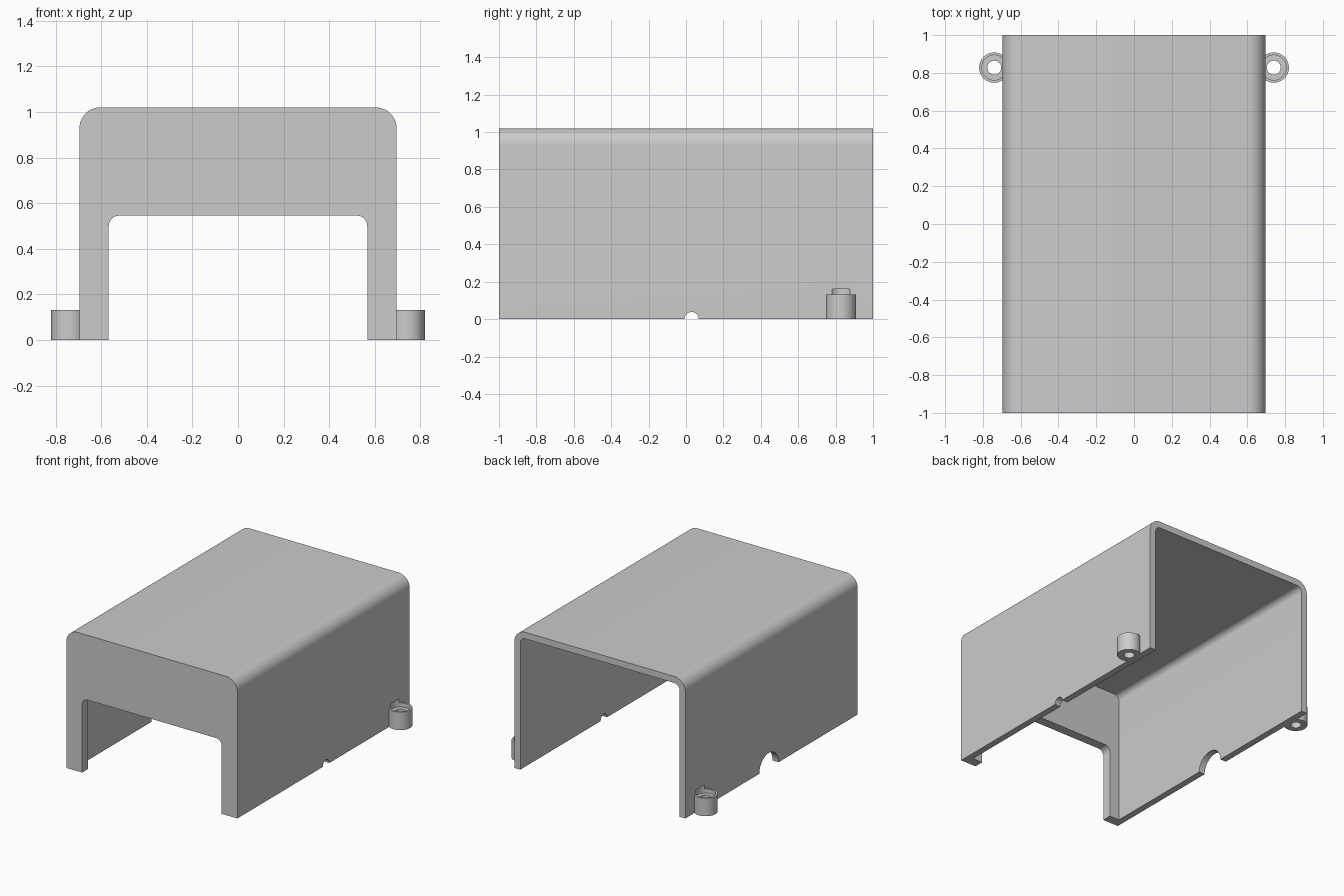
import bpy, bmesh, math
from mathutils import Matrix

cube = bpy.data.objects.get("Cube")
if cube:
    bpy.data.objects.remove(cube, do_unlink=True)

GREY = 0.6
grey = bpy.data.materials.new("plain_grey")
grey.use_nodes = True
grey.diffuse_color = (GREY, GREY, GREY, 1)
grey.node_tree.nodes["Principled BSDF"].inputs["Base Color"].default_value = (GREY, GREY, GREY, 1)


def finish(bm, name):
    bmesh.ops.recalc_face_normals(bm, faces=bm.faces)
    mesh = bpy.data.meshes.new(name)
    bm.to_mesh(mesh)
    bm.free()
    mesh.materials.append(grey)
    obj = bpy.data.objects.new(name, mesh)
    bpy.context.collection.objects.link(obj)
    return obj


def arch(name, half, bottom, top, radius, y0, y1, steps=12):
    """Upright prism along y whose two upper corners are rounded."""
    pts = [(-half, bottom), (half, bottom)]
    for side in (1, -1):
        for i in range(steps + 1):
            a = math.pi / 2 * (i / steps + (side < 0))
            pts.append((side * (half - radius) + radius * math.cos(a),
                        top - radius + radius * math.sin(a)))
    bm = bmesh.new()
    face = bm.faces.new([bm.verts.new((x, y0, z)) for x, z in pts])
    out = bmesh.ops.extrude_face_region(bm, geom=[face])
    moved = [v for v in out["geom"] if isinstance(v, bmesh.types.BMVert)]
    bmesh.ops.translate(bm, verts=moved, vec=(0, y1 - y0, 0))
    return finish(bm, name)


def cylinder(name, centre, radius, depth, axis="Z"):
    turn = Matrix.Rotation(math.pi / 2, 4, "Y") if axis == "X" else Matrix()
    bm = bmesh.new()
    bmesh.ops.create_cone(bm, cap_ends=True, segments=48, radius1=radius, radius2=radius,
                          depth=depth, matrix=Matrix.Translation(centre) @ turn)
    return finish(bm, name)


def combine(target, tool, operation):
    tool.hide_render = True
    mod = target.modifiers.new(tool.name, "BOOLEAN")
    mod.operation, mod.solver, mod.object = operation, "EXACT", tool
    bpy.context.view_layer.objects.active = target
    bpy.ops.object.modifier_apply(modifier=mod.name)
    bpy.data.objects.remove(tool, do_unlink=True)


HALF, HEIGHT, WALL, FRONT = 0.695, 1.02, 0.048, 0.07
NOTCH_Y, BOSS_X, BOSS_Y, BOSS_TOP = 0.03, 0.74, 0.828, 0.132

# Cover: hollow rounded block, open at the back and below
cover = arch("cover", HALF, 0, HEIGHT, 0.09, -1, 1)
combine(cover, arch("cavity", HALF - WALL, -0.2, HEIGHT - WALL, 0.042, FRONT - 1, 1.2), "DIFFERENCE")

# Doorway in the front wall
combine(cover, arch("doorway", 0.567, -0.3, 0.545, 0.045, -1.2, FRONT - 0.9), "DIFFERENCE")

# Half-round notches in the lower edges: large on one wall, small on the other
for side, radius in ((-1, 0.112), (1, 0.038)):
    combine(cover, cylinder("notch", (side * HALF, NOTCH_Y, 0), radius, 0.2, "X"), "DIFFERENCE")

# Screw bosses with a through hole and a wider recess for the screw head
for side in (-1, 1):
    x = side * BOSS_X
    combine(cover, cylinder("boss", (x, BOSS_Y, BOSS_TOP / 2), 0.08, BOSS_TOP), "UNION")
    combine(cover, cylinder("recess", (x, BOSS_Y, BOSS_TOP), 0.066, 0.06), "DIFFERENCE")
    combine(cover, cylinder("screw_hole", (x, BOSS_Y, 0.02), 0.037, 0.2), "DIFFERENCE")

# Smooth rounded surfaces, sharp edges
bpy.ops.object.select_all(action="DESELECT")
cover.select_set(True)
bpy.context.view_layer.objects.active = cover
bpy.ops.object.shade_smooth_by_angle(angle=math.radians(30))
